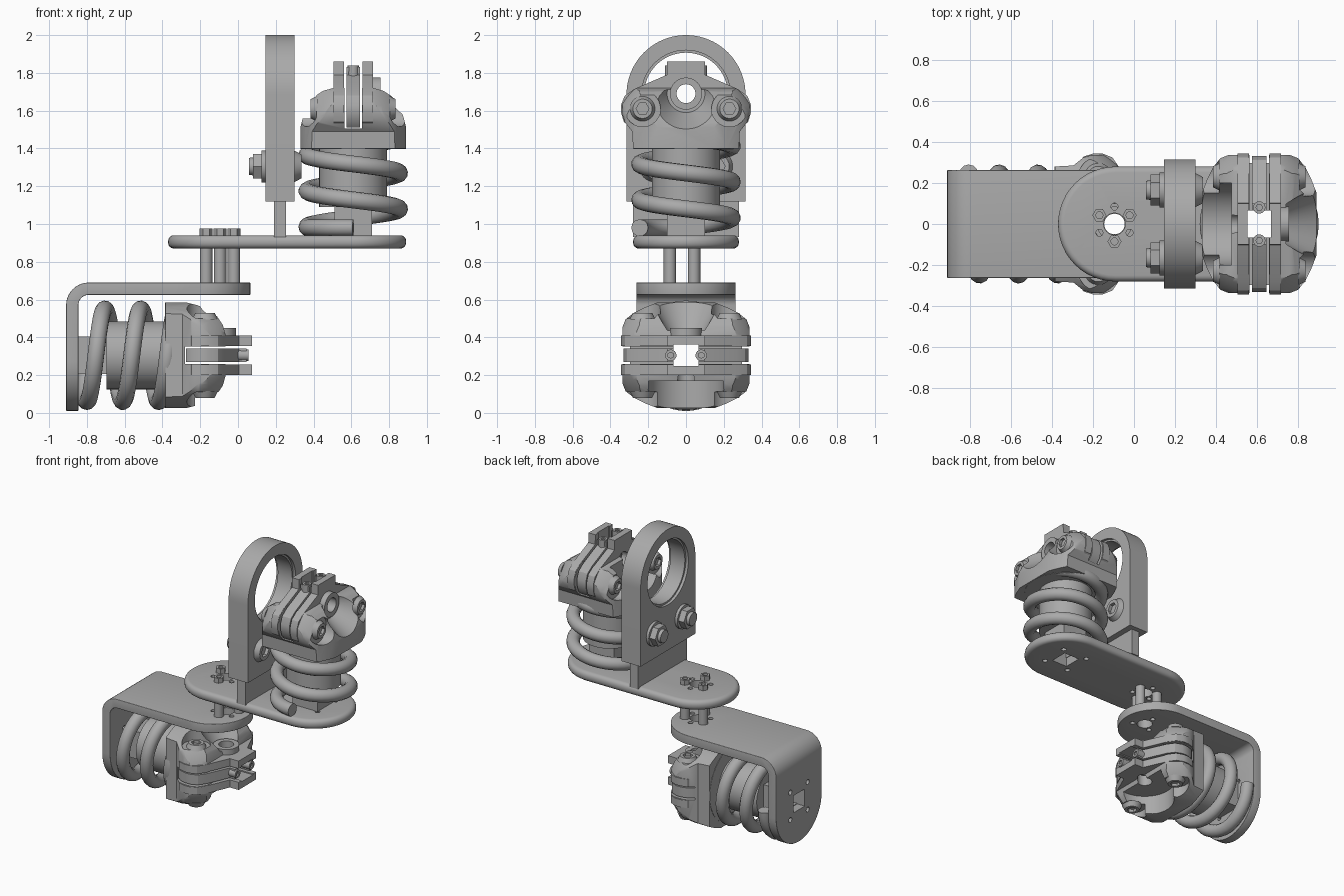
import bpy, bmesh
from math import radians, pi, sin, cos
from mathutils import Matrix

cube = bpy.data.objects.get("Cube")
if cube:
    bpy.data.objects.remove(cube, do_unlink=True)

grey = bpy.data.materials.new("machined_grey")
grey.use_nodes = True
grey.diffuse_color = (0.4, 0.4, 0.4, 1)
grey.node_tree.nodes["Principled BSDF"].inputs["Base Color"].default_value = grey.diffuse_color


# --- helpers -------------------------------------------------------------
def add_object(name, mesh):
    if not mesh.materials:
        mesh.materials.append(grey)
    obj = bpy.data.objects.new(name, mesh)
    bpy.context.collection.objects.link(obj)
    return obj


def from_bmesh(name, bm):
    bmesh.ops.recalc_face_normals(bm, faces=bm.faces)
    mesh = bpy.data.meshes.new(name)
    bm.to_mesh(mesh)
    bm.free()
    return add_object(name, mesh)


def arc(cx, cy, r, start, end, n=24):
    angles = [radians(start + (end - start) * i / n) for i in range(n + 1)]
    return [(cx + r * cos(a), cy + r * sin(a)) for a in angles]


def place(axis, a, b, depth):
    return {"x": (depth, a, b), "y": (a, depth, b), "z": (a, b, depth)}[axis]


def prism(name, axis, pts, lo, hi, end_pts=None):
    """Extrude a flat outline along an axis, with an optional different end outline."""
    bm = bmesh.new()
    low = [bm.verts.new(place(axis, a, b, lo)) for a, b in pts]
    high = [bm.verts.new(place(axis, a, b, hi)) for a, b in end_pts or pts]
    bm.faces.new(low)
    bm.faces.new(high)
    for i in range(len(low)):
        j = (i + 1) % len(low)
        bm.faces.new((low[i], low[j], high[j], high[i]))
    return from_bmesh(name, bm)


def rod(name, axis, centre, r, lo, hi, end_r=None, n=40):
    ring = lambda rad: arc(*centre, rad, 0, 360, n)[:-1]
    return prism(name, axis, ring(r), lo, hi, ring(end_r or r))


def box(name, x, y, lo, hi):
    return prism(name, "z", [(-x, -y), (x, -y), (x, y), (-x, y)], lo, hi)


def apply_modifiers(obj):
    bpy.context.view_layer.update()
    evaluated = obj.evaluated_get(bpy.context.evaluated_depsgraph_get())
    mesh = bpy.data.meshes.new_from_object(evaluated)
    obj.modifiers.clear()
    obj.data = mesh


def combine(obj, tool, operation="DIFFERENCE"):
    mod = obj.modifiers.new("combine", "BOOLEAN")
    mod.operation, mod.solver, mod.object = operation, "EXACT", tool
    apply_modifiers(obj)
    bpy.data.objects.remove(tool, do_unlink=True)


def round_edges(obj, width):
    mod = obj.modifiers.new("round", "BEVEL")
    mod.width, mod.segments = width, 4
    mod.limit_method, mod.angle_limit = "ANGLE", radians(40)
    apply_modifiers(obj)


def button_bolt(name, y, z, start, end, r):
    bolt = rod(name, "x", (y, z), r, start, end, r * 0.75)
    depth = (end - start) * 0.6
    combine(bolt, rod("socket", "x", (y, z), r * 0.5, end - depth, end + depth, n=6))
    return bolt


def mirrored(half):
    return half + [(-a, b) for a, b in reversed(half)]


# --- upper base plate ----------------------------------------------------
HUB = -0.095
JOINT = 0.61
plate = prism("upper_base_plate", "z",
              arc(HUB + 0.005, 0, 0.28, 90, 270) + arc(JOINT, 0, 0.28, -90, 90), 0.87, 0.94)
round_edges(plate, 0.03)

# --- lower angle bracket -------------------------------------------------
bend = arc(-0.79, 0.57, 0.12, 90, 180, 10)
inner_bend = arc(-0.79, 0.57, 0.055, 180, 90, 10)
bracket = prism("lower_angle_bracket", "y",
                [(0.065, 0.69)] + bend + [(-0.91, 0.01), (-0.845, 0.01)] + inner_bend + [(0.065, 0.625)],
                -0.263, 0.263)
combine(bracket, prism("plan", "z", [(-1, 0.263), (-1, -0.263)] + arc(-0.198, 0, 0.263, -90, 90), -1, 1), "INTERSECT")
combine(bracket, prism("end", "x", [(0.263, 1), (-0.263, 1)] + arc(0, 0.273, 0.263, 180, 360), -2, 2), "INTERSECT")
round_edges(bracket, 0.025)

# --- holes in both plates ------------------------------------------------
for part in (plate, bracket):
    combine(part, rod("hub_hole", "z", (HUB, 0), 0.053, 0.5, 1))
    for angle in (90, 210, 330):
        spot = (HUB + 0.085 * cos(radians(angle)), 0.085 * sin(radians(angle)))
        combine(part, rod("small_hole", "z", spot, 0.017, 0.5, 1, n=16))
square = [(-0.062, -0.065), (0.062, -0.065), (0.062, 0.065), (-0.062, 0.065)]
combine(plate, prism("square_hole", "z", [(JOINT + a, b) for a, b in square], 0.8, 1))
combine(bracket, prism("square_hole", "x", [(b, 0.305 + a) for a, b in square], -1, -0.8))
for a in (-0.1, 0.1):
    for b in (-0.1, 0.1):
        combine(plate, rod("screw_hole", "z", (JOINT + a, b), 0.018, 0.8, 1, n=16))
        combine(bracket, rod("screw_hole", "x", (a, 0.305 + b), 0.018, -1, -0.8, n=16))

# --- standoffs joining the plates ---------------------------------------
for i, angle in enumerate((30, 150, 270)):
    spot = (HUB + 0.085 * cos(radians(angle)), 0.085 * sin(radians(angle)))
    rod(f"standoff_{i}", "z", spot, 0.033, 0.64, 0.935, n=24)
    nut = rod(f"standoff_nut_{i}", "z", spot, 0.034, 0.93, 0.975, n=6)
    combine(nut, rod("socket", "z", spot, 0.017, 0.95, 1, n=16))

# --- upright ring plate, its web and bolts -------------------------------
upright = prism("upright_ring_plate", "x",
                [(-0.315, 1.12), (0.315, 1.12)] + arc(0, 1.685, 0.315, 0, 180, 40), 0.145, 0.30)
combine(upright, rod("bore", "x", (0, 1.685), 0.235, 0, 0.5, n=64))
ring = rod("bearing_ring", "x", (0, 1.685), 0.24, 0.165, 0.28, n=64)
combine(ring, rod("bore", "x", (0, 1.685), 0.222, 0, 0.5, n=64))
prism("upright_web", "x", [(-0.28, 0.93), (0.28, 0.93), (0.28, 1.13), (-0.28, 1.13)], 0.19, 0.255)
for side, y in (("right", -0.165), ("left", 0.165)):
    rod(f"{side}_washer", "x", (y, 1.305), 0.085, 0.125, 0.15)
    rod(f"{side}_hex_nut", "x", (y, 1.305), 0.075, 0.08, 0.13, n=6)
    rod(f"{side}_bolt_tip", "x", (y, 1.305), 0.045, 0.058, 0.1, 0.05)
    button_bolt(f"{side}_button_bolt", y, 1.305, 0.295, 0.335, 0.085)

# --- spring joint, built around its own upright axis ---------------------
side_outline = [(0.325, 0.6), (0.34, 0.65), (0.34, 0.69), (0.32, 0.74), (0.27, 0.775), (0.1, 0.85)]
body_outline = mirrored([(0.28, 0.46), (0.285, 0.55)] + side_outline)


def clamp_outline(scale, top):
    return mirrored([(0.2, 0.57), (0.29, 0.57)] + [(a * scale, b) for a, b in side_outline] + [(0.1, top)])


# Rounded shell from three crossed outlines
shell = prism("head_shell", "x", body_outline, -0.4, 0.4)
front = mirrored([(0.28, 0.4), (0.28, 0.57), (0.265, 0.63), (0.24, 0.69), (0.205, 0.735),
                  (0.16, 0.765), (0.105, 0.78)])
combine(shell, prism("front", "y", front, -1, 1), "INTERSECT")
quarter = [(0.298, 0), (0.293, 0.08), (0.28, 0.15), (0.255, 0.215), (0.225, 0.275), (0.19, 0.32), (0.15, 0.336)]
right_half = [(a, -b) for a, b in reversed(quarter[1:])] + quarter
plan = right_half + [(-a, b) for a, b in reversed(right_half)]
combine(shell, prism("plan", "z", plan, 0, 1), "INTERSECT")
bm = bmesh.new()
bmesh.ops.create_uvsphere(bm, u_segments=64, v_segments=32, radius=1)
bm.transform(Matrix.Translation((0, 0, 0.5)) @ Matrix.Diagonal((0.36, 0.41, 0.4, 1)))
combine(shell, from_bmesh("dome", bm), "INTERSECT")
combine(shell, rod("rim", "z", (0, 0), 0.279, 0.458, 0.55, n=64), "UNION")

# Saddle recess, tapered valley, bolt pockets and clamp slot
PIVOT = (0, 0.75)
combine(shell, rod("saddle", "x", PIVOT, 0.2, -0.5, -0.135, n=64))
combine(shell, rod("valley", "x", PIVOT, 0.1, 0.13, 0.32, 0.21, n=64))
for y in (-0.23, 0.23):
    for lo, hi in ((-0.5, -0.195), (0.195, 0.5)):
        combine(shell, rod("pocket", "x", (y, 0.67), 0.095, lo, hi))
combine(shell, prism("slot", "x", [(-1, 0.565), (1, 0.565), (1, 1), (-1, 1)], -0.047, 0.047))

boss = rod("pivot_boss", "x", PIVOT, 0.085, 0.1, 0.145)
clamps = [prism("right_clamp_ring", "x", clamp_outline(1.012, 0.92), -0.105, -0.05),
          prism("left_clamp_ring", "x", clamp_outline(1.012, 0.92), 0.05, 0.105)]
middle = prism("middle_block", "x", clamp_outline(0.975, 0.89), -0.036, 0.036)
post = box("square_post", 0.1, 0.1, -0.005, 0.16)
core = rod("spring_core", "z", (0, 0), 0.18, 0.15, 0.48, n=64)
for part in [shell, middle, post, core] + clamps:
    combine(part, box("square_bore", 0.058, 0.065, -0.2, 1.2))
for part in [shell, boss] + clamps:
    combine(part, rod("pivot_hole", "x", PIVOT, 0.05, -0.5, 0.5))
joint_parts = [shell, boss, middle, post, core] + clamps

for side, y in (("front", -0.23), ("back", 0.23)):
    joint_parts.append(button_bolt(f"{side}_outer_bolt", y, 0.67, 0.19, 0.225, 0.068))
    joint_parts.append(button_bolt(f"{side}_inner_bolt", y, 0.67, -0.19, -0.225, 0.068))
    screw = rod(f"{side}_top_screw", "z", (0, y * 0.35), 0.03, 0.8, 0.9, n=24)
    combine(screw, rod("socket", "z", (0, y * 0.35), 0.016, 0.88, 1, n=6))
    joint_parts.append(screw)

# Coil spring
curve = bpy.data.curves.new("coil_path", "CURVE")
curve.dimensions = "3D"
curve.bevel_depth, curve.bevel_resolution, curve.use_fill_caps = 0.045, 4, True
spline = curve.splines.new("POLY")
STEPS = 40
count = int(2.7 * STEPS)
spline.points.add(count)
for i, point in enumerate(spline.points):
    turn = i / STEPS - 0.75
    angle = -2 * pi * turn
    point.co = (0.245 * cos(angle), 0.245 * sin(angle), max(0.04, 0.14 + 0.19 * turn), 1)
path = bpy.data.objects.new("coil_path", curve)
bpy.context.collection.objects.link(path)
bpy.context.view_layer.update()
coil = bpy.data.meshes.new_from_object(path.evaluated_get(bpy.context.evaluated_depsgraph_get()))
bpy.data.objects.remove(path, do_unlink=True)
joint_parts.append(add_object("coil_spring", coil))

# Stand one joint on the plate and lay its twin along the bracket
upper = Matrix.Translation((JOINT, 0, 0.94))
lower = Matrix(((0, 0, 1, -0.845), (0, -1, 0, 0), (1, 0, 0, 0.305), (0, 0, 0, 1)))
for part in joint_parts:
    name = part.name
    twin = add_object("lower_" + name, part.data)
    part.name = "upper_" + name
    part.matrix_world, twin.matrix_world = upper, lower

# --- shading -------------------------------------------------------------
for obj in bpy.context.collection.objects:
    if obj.type == "MESH":
        obj.data.shade_smooth()
        obj.data.set_sharp_from_angle(angle=radians(32))
